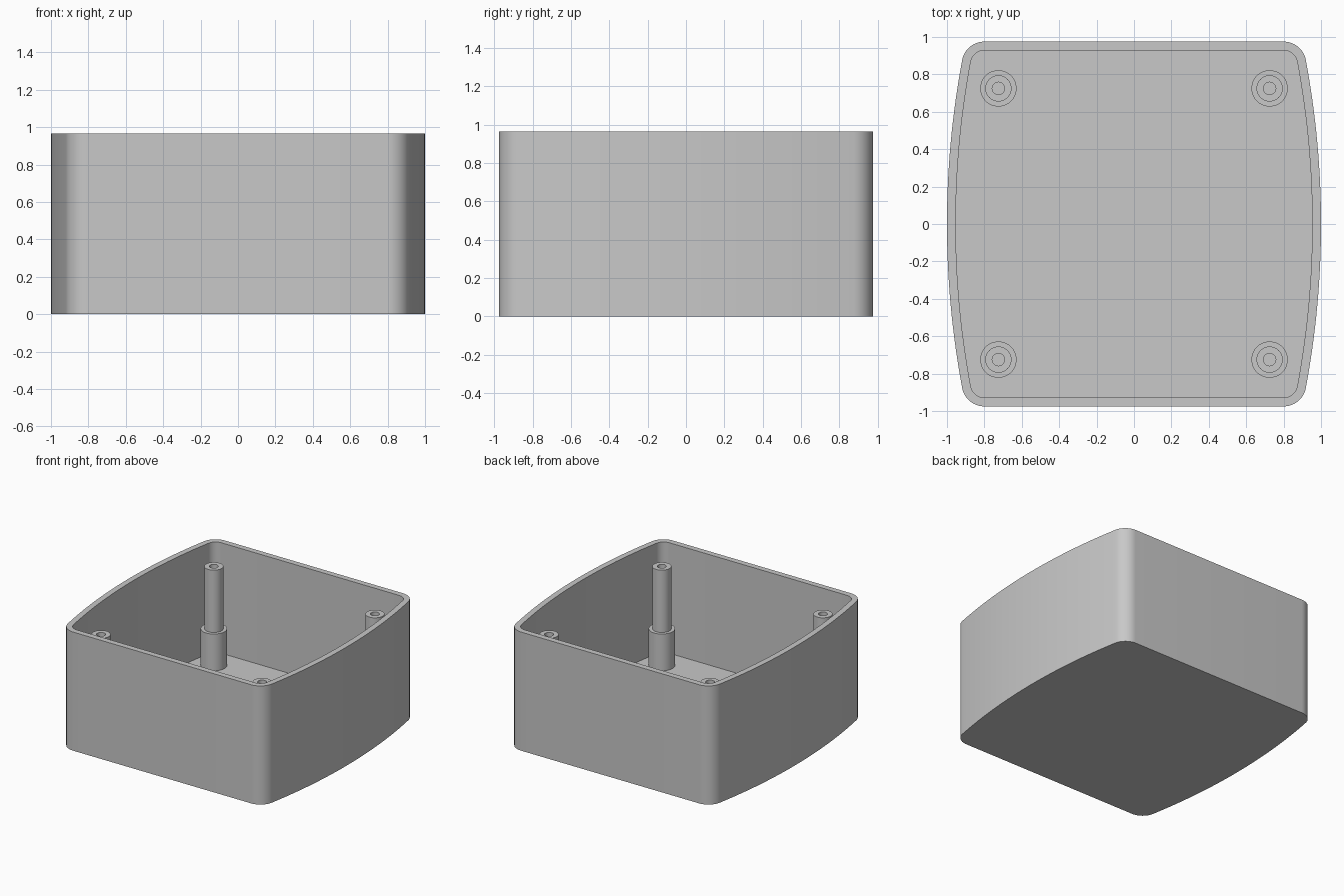
import bpy, bmesh
from math import sin, cos, pi, asin, sqrt

old = bpy.data.objects.get("Cube")
if old:
    bpy.data.objects.remove(old, do_unlink=True)

HEIGHT, FLOOR, WALL = 0.965, 0.066, 0.047
SIDE_R, CORNER_R, HALF_Y = 4.77, 0.12, 0.975   # bowed sides, rounded corners

grey = bpy.data.materials.new("plain_grey")
grey.use_nodes = True
colour = (0.58, 0.58, 0.58, 1)
grey.diffuse_color = colour
grey.node_tree.nodes["Principled BSDF"].inputs["Base Color"].default_value = colour


def outline(inset):
    """Closed outline with bowed left and right sides, offset inwards."""
    cy = HALF_Y - CORNER_R
    arc_x = 1 - SIDE_R
    cx = arc_x + sqrt((SIDE_R - CORNER_R) ** 2 - cy ** 2)
    tangent = asin(cy / (SIDE_R - CORNER_R))
    r, big = CORNER_R - inset, SIDE_R - inset
    steps, sides = 14, 32
    corner = [tangent + (pi / 2 - tangent) * i / steps for i in range(steps + 1)]
    half = [(cx + r * cos(a), -cy - r * sin(a)) for a in reversed(corner)]
    for i in range(1, sides):
        a = tangent * (2 * i / sides - 1)
        half.append((arc_x + big * cos(a), big * sin(a)))
    half += [(cx + r * cos(a), cy + r * sin(a)) for a in corner]
    return half + [(-x, -y) for x, y in half]


def circle(centre, radius, n=48):
    return [(centre[0] + radius * cos(2 * pi * i / n),
             centre[1] + radius * sin(2 * pi * i / n)) for i in range(n)]


def loft(name, sections, cap_ends):
    """Join a series of (outline, height) rings with quads."""
    bm = bmesh.new()
    rings = [[bm.verts.new((x, y, z)) for x, y in pts] for pts, z in sections]
    for a, b in zip(rings, rings[1:]):
        for i in range(len(a)):
            j = (i + 1) % len(a)
            bm.faces.new((a[i], a[j], b[j], b[i]))
    if cap_ends:
        bm.faces.new(rings[0][::-1])
        bm.faces.new(rings[-1])
    mesh = bpy.data.meshes.new(name)
    bm.to_mesh(mesh)
    bm.free()
    mesh.materials.append(grey)
    obj = bpy.data.objects.new(name, mesh)
    bpy.context.collection.objects.link(obj)
    bpy.ops.object.select_all(action='DESELECT')
    obj.select_set(True)
    bpy.context.view_layer.objects.active = obj
    bpy.ops.object.shade_smooth_by_angle(angle=pi / 6)
    return obj


# Open box shell: outside wall, rim, inside wall, floor
outer, inner = outline(0), outline(WALL)
loft("box_shell", [(outer, 0), (outer, HEIGHT), (inner, HEIGHT), (inner, FLOOR)], True)

# Stepped hollow screw posts in the four corners
post_profile = [(0.097, FLOOR), (0.097, 0.365), (0.07, 0.365),
                (0.07, 0.872), (0.033, 0.872), (0.033, FLOOR)]
for side, sx in (("left", 1), ("right", -1)):
    for end, sy in (("front", -1), ("back", 1)):
        spot = (0.725 * sx, 0.725 * sy)
        loft(f"{end}_{side}_screw_post",
             [(circle(spot, r), z) for r, z in post_profile], False)
